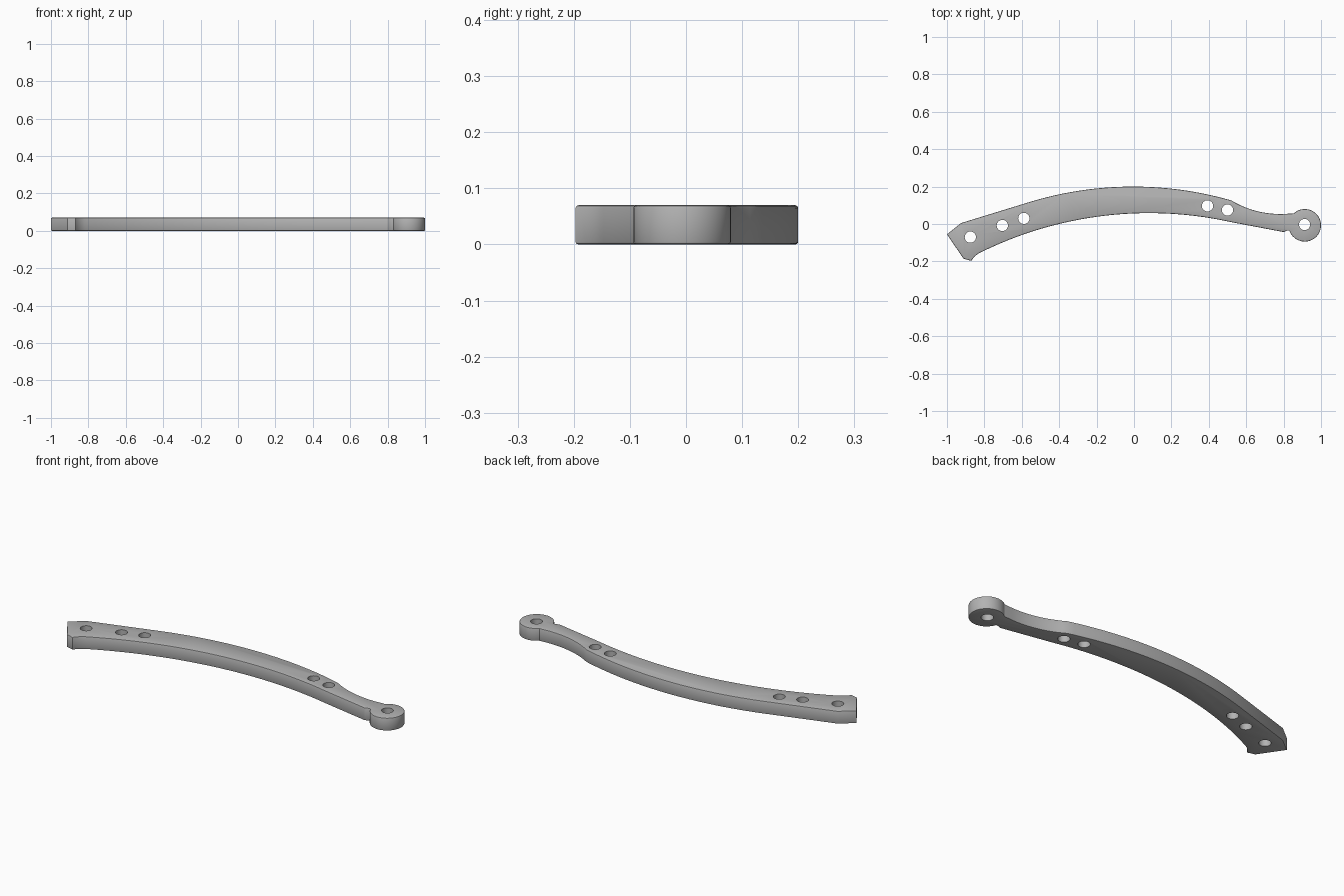
import bpy, bmesh, math
from mathutils import Vector

if "Cube" in bpy.data.objects:
    bpy.data.objects.remove(bpy.data.objects["Cube"])

THICK, FILLET, HOLE_R = 0.07, 0.005, 0.03


def arc3(a, b, c, n):
    """Points of the circular arc from a through b to c."""
    (ax, ay), (bx, by), (cx, cy) = a, b, c
    d = 2 * (ax * (by - cy) + bx * (cy - ay) + cx * (ay - by))
    a2, b2, c2 = ax*ax + ay*ay, bx*bx + by*by, cx*cx + cy*cy
    ux = (a2 * (by - cy) + b2 * (cy - ay) + c2 * (ay - by)) / d
    uy = (a2 * (cx - bx) + b2 * (ax - cx) + c2 * (bx - ax)) / d
    r = math.hypot(ax - ux, ay - uy)
    t0 = math.atan2(ay - uy, ax - ux)
    t1 = math.atan2(cy - uy, cx - ux)
    sweep = (t1 - t0 + math.pi) % (2 * math.pi) - math.pi
    return [(ux + r * math.cos(t0 + sweep * i / n),
             uy + r * math.sin(t0 + sweep * i / n)) for i in range(n + 1)]


# outline, clockwise from the left tip
eye = Vector((0.913, -0.007))
outline = [(-1.0, -0.055), (-0.925, 0.005)]
outline += arc3((-0.57, 0.114), (0.0, 0.2), (0.52, 0.126), 32)         # outer bow
outline += arc3((0.52, 0.126), (0.73, 0.056), (0.852, 0.058), 14)[1:-1]  # neck
for i in range(37):                                                    # round eye
    t = math.radians(133 - 294 * i / 36)
    outline.append((eye.x + 0.087 * math.cos(t), eye.y + 0.087 * math.sin(t)))
outline += [(0.816, -0.036), (0.80, -0.043)]                           # notch
outline += arc3((0.52, 0.01), (0.06, 0.058), (-0.81, -0.147), 36)      # inner bow
outline += arc3((-0.81, -0.147), (-0.847, -0.17), (-0.87, -0.197), 6)[1:]
outline += [(-0.912, -0.185)]

# solid bar with softly rounded rims
bm = bmesh.new()
base = bm.faces.new([bm.verts.new((x, y, 0)) for x, y in outline])
ext = bmesh.ops.extrude_face_region(bm, geom=[base])
bmesh.ops.translate(bm, vec=(0, 0, THICK),
                    verts=[g for g in ext["geom"] if isinstance(g, bmesh.types.BMVert)])
bmesh.ops.recalc_face_normals(bm, faces=bm.faces)
rims = [e for e in bm.edges if abs(e.verts[0].co.z - e.verts[1].co.z) < 1e-6]
bmesh.ops.bevel(bm, geom=rims, offset=FILLET, segments=2, profile=0.5,
                affect='EDGES', clamp_overlap=False)
mesh = bpy.data.meshes.new("curved_arm")
bm.to_mesh(mesh)
bm.free()
arm = bpy.data.objects.new("curved_arm", mesh)
bpy.context.collection.objects.link(arm)

grey = bpy.data.materials.new("plain grey")
grey.diffuse_color = (0.45, 0.45, 0.45, 1)
grey.use_nodes = True
grey.node_tree.nodes["Principled BSDF"].inputs["Base Color"].default_value = grey.diffuse_color
mesh.materials.append(grey)

# bolt holes
holes = [(-0.875, -0.07), (-0.704, -0.008), (-0.589, 0.03),
         (0.393, 0.097), (0.5, 0.075), (0.912, -0.003)]
bm = bmesh.new()
for x, y in holes:
    made = bmesh.ops.create_cone(bm, cap_ends=True, segments=32, radius1=HOLE_R,
                                 radius2=HOLE_R, depth=0.3)
    bmesh.ops.translate(bm, verts=made["verts"], vec=(x, y, THICK / 2))
cut_mesh = bpy.data.meshes.new("hole_cutter")
bm.to_mesh(cut_mesh)
bm.free()
cut_mesh.materials.append(grey)
cutter = bpy.data.objects.new("hole_cutter", cut_mesh)
bpy.context.collection.objects.link(cutter)
cutter.hide_render = True

bpy.context.view_layer.objects.active = arm
arm.select_set(True)
mod = arm.modifiers.new("holes", 'BOOLEAN')
mod.operation = 'DIFFERENCE'
mod.solver = 'EXACT'
mod.object = cutter
bpy.ops.object.modifier_apply(modifier=mod.name)
bpy.data.objects.remove(cutter)
bpy.ops.object.shade_smooth_by_angle(angle=math.radians(30))
